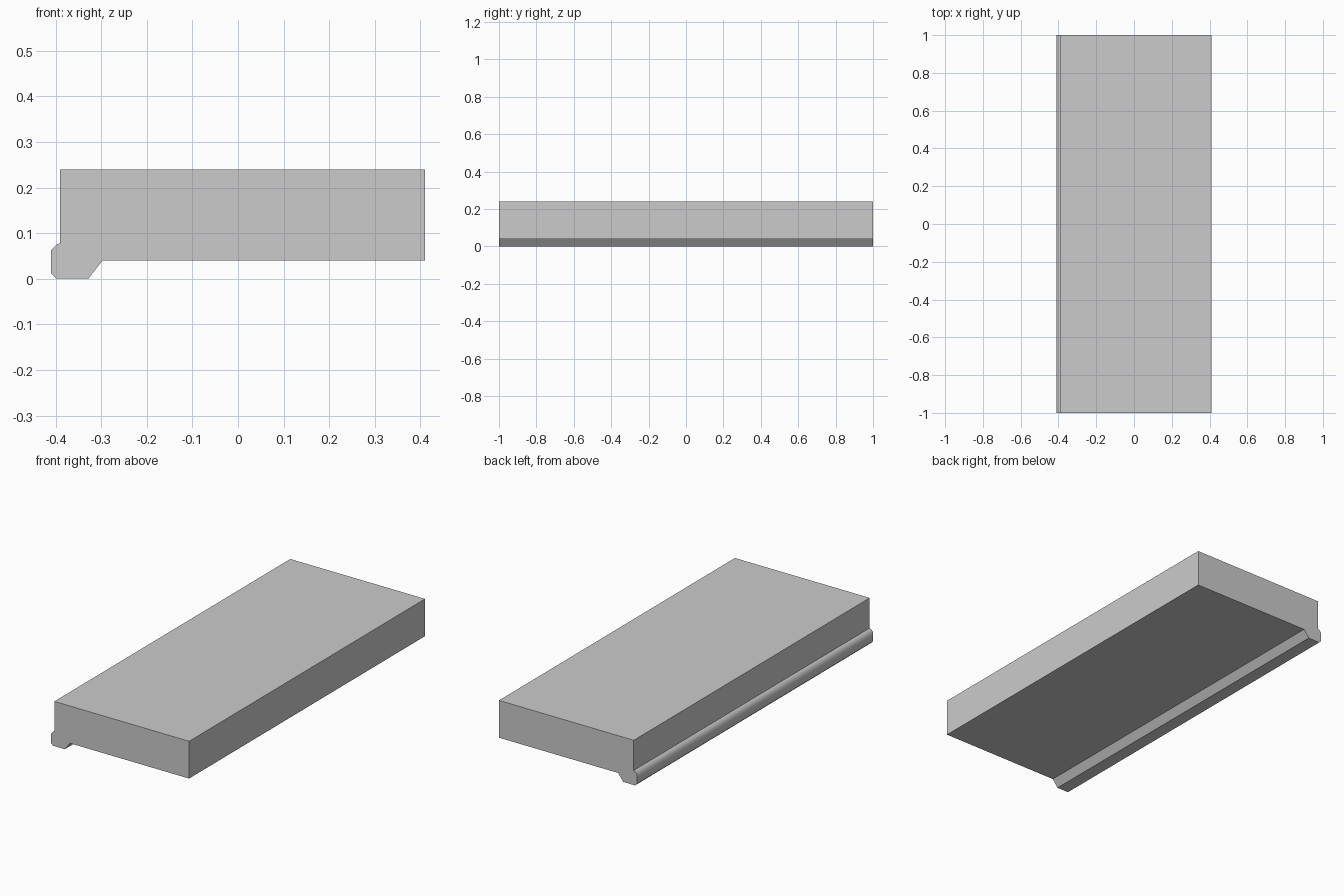
import bpy
import bmesh
import math
from mathutils import Vector

cube = bpy.data.objects.get("Cube")
if cube:
    bpy.data.objects.remove(cube, do_unlink=True)

LENGTH = 2.0

# Plain grey stone
stone = bpy.data.materials.new("grey_stone")
stone.use_nodes = True
grey = (0.6, 0.6, 0.6, 1.0)
stone.diffuse_color = grey
stone.node_tree.nodes["Principled BSDF"].inputs["Base Color"].default_value = grey

# Cross-section (x, z): slab with a chamfered lip under its right edge
profile = [
    (-0.39, 0.24), (-0.39, 0.078), (-0.396, 0.076), (-0.41, 0.062),
    (-0.41, 0.012), (-0.398, 0), (-0.328, 0), (-0.297, 0.04),
    (0.41, 0.04), (0.41, 0.24),
]

# Extrude the section from front to back
bm = bmesh.new()
section = bm.faces.new([bm.verts.new((x, -LENGTH / 2, z)) for x, z in profile])
back = bmesh.ops.extrude_face_region(bm, geom=[section], use_keep_orig=True)
back_verts = [g for g in back["geom"] if isinstance(g, bmesh.types.BMVert)]
bmesh.ops.translate(bm, verts=back_verts, vec=Vector((0, LENGTH, 0)))
bmesh.ops.recalc_face_normals(bm, faces=bm.faces)
mesh = bpy.data.meshes.new("slab_with_lip")
bm.to_mesh(mesh)
bm.free()
mesh.materials.append(stone)

slab = bpy.data.objects.new("slab_with_lip", mesh)
bpy.context.collection.objects.link(slab)

# Soften only the shallow chamfer edges of the lip
bpy.ops.object.select_all(action="DESELECT")
slab.select_set(True)
bpy.context.view_layer.objects.active = slab
bpy.ops.object.shade_smooth_by_angle(angle=math.radians(50))
